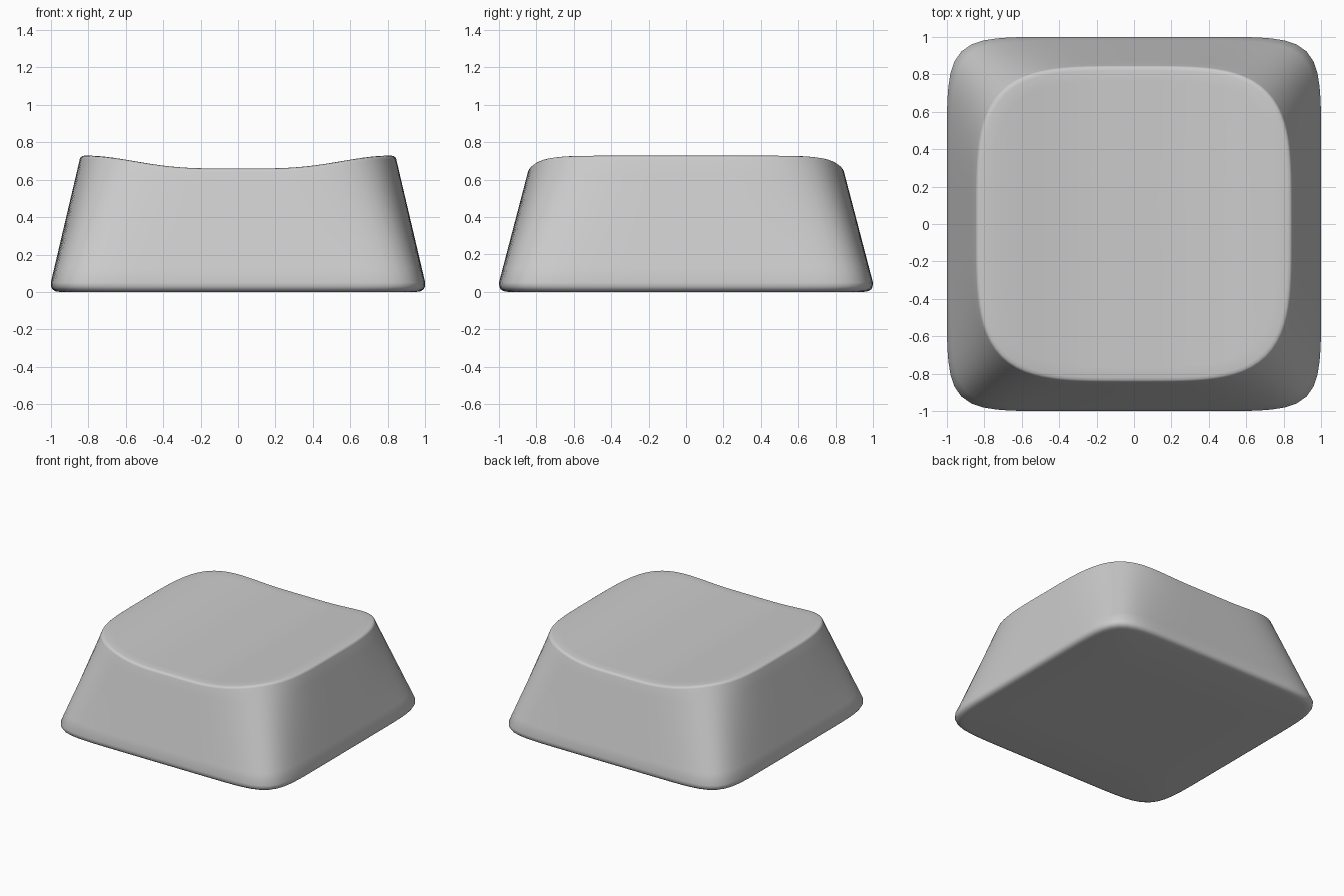
import bpy, bmesh
from math import cos, sin, pi

if "Cube" in bpy.data.objects:
    bpy.data.objects.remove(bpy.data.objects["Cube"])

N = 128  # points around each ring


def dish(x):
    # height of the scooped top, curved across x only
    t = min(max((abs(x) - 0.12) / 0.68, 0), 1) ** 1.35
    return 0.66 + 0.068 * t * t * (3 - 2 * t)


def outline(half, n):
    # rounded square as a superellipse
    pts = []
    for i in range(N):
        a = 2 * pi * i / N
        c, s = cos(a), sin(a)
        r = half / (abs(c) ** n + abs(s) ** n) ** (1 / n)
        pts.append((r * c, r * s))
    return pts


rings = []

# underside and its rounded lower edge
for half, z in [(0.5, 0), (0.95, 0), (0.975, 0.004), (0.99, 0.013), (0.998, 0.028), (1.0, 0.05)]:
    rings.append([(x, y, z) for x, y in outline(half, 8.5)])

# tapered walls rising to the curved rim
low, high = outline(1.0, 8.5), outline(0.845, 4.0)
for k in range(1, 9):
    t = k / 8
    ring = []
    for (x0, y0), (x1, y1) in zip(low, high):
        rim = dish(x1) - 0.018
        ring.append((x0 + (x1 - x0) * t, y0 + (y1 - y0) * t, 0.05 + (rim - 0.05) * t))
    rings.append(ring)

# softened rim, then the scooped top
for s, drop in [(0.996, 0.009), (0.986, 0.003), (0.97, 0)] + [(0.97 * (1 - k / 14), 0) for k in range(1, 14)]:
    rings.append([(x * s, y * s, dish(x * s) - drop) for x, y in high])

bm = bmesh.new()
loops = [[bm.verts.new(p) for p in ring] for ring in rings]
for a, b in zip(loops, loops[1:]):
    for i in range(N):
        j = (i + 1) % N
        bm.faces.new((a[i], a[j], b[j], b[i]))
bm.faces.new(loops[0][::-1])
bm.faces.new(loops[-1])
bmesh.ops.recalc_face_normals(bm, faces=bm.faces[:])
for f in bm.faces:
    f.smooth = True

mesh = bpy.data.meshes.new("keycap")
bm.to_mesh(mesh)
bm.free()
bpy.context.collection.objects.link(bpy.data.objects.new("keycap", mesh))
